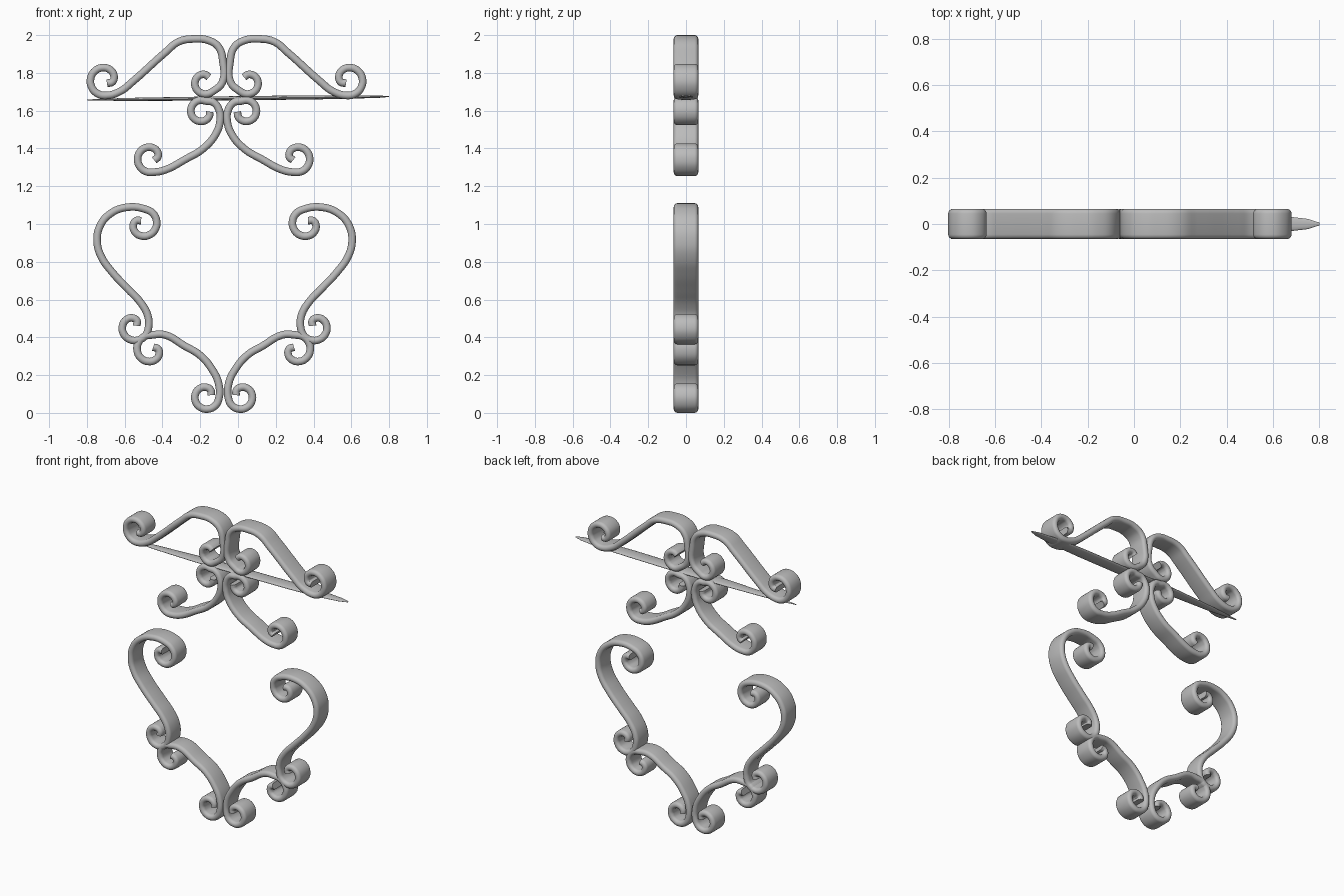
import bpy, bmesh, math

if "Cube" in bpy.data.objects:
    bpy.data.objects.remove(bpy.data.objects["Cube"], do_unlink=True)

# Single wrought metal colour
metal = bpy.data.materials.new("grey_metal")
metal.use_nodes = True
metal.diffuse_color = (0.5, 0.5, 0.5, 1)
metal.node_tree.nodes["Principled BSDF"].inputs["Base Color"].default_value = metal.diffuse_color

HALF_THICK = 0.02
HALF_WIDTH = 0.065


def curl(cx, cz, radius, start, sweep, end, steps=9):
    """Points of a scroll, from its outer start to its inner end."""
    points = []
    for i in range(steps + 1):
        t = i / steps
        angle = math.radians(start + sweep * t)
        r = radius * (1 - (1 - end) * t ** 4)
        points.append((cx + r * math.cos(angle), cz + r * math.sin(angle)))
    return points


def select_only(obj):
    bpy.ops.object.select_all(action='DESELECT')
    obj.select_set(True)
    bpy.context.view_layer.objects.active = obj


def flat_bar(name, points, axis, side):
    """Sweep a round-edged flat strip along points in the upright plane."""
    data = bpy.data.curves.new(name, 'CURVE')
    data.dimensions = '3D'
    data.twist_mode = 'Z_UP'
    data.fill_mode = 'FULL'
    data.extrude = HALF_WIDTH - HALF_THICK
    data.bevel_depth = HALF_THICK
    data.bevel_resolution = 3
    data.use_fill_caps = True
    data.resolution_u = 5
    spline = data.splines.new('BEZIER')
    spline.bezier_points.add(len(points) - 1)
    for knot, (u, z) in zip(spline.bezier_points, points):
        knot.co = (axis + side * u, z, 0)
        knot.handle_left_type = knot.handle_right_type = 'AUTO'
    data.materials.append(metal)
    obj = bpy.data.objects.new(name, data)
    bpy.context.collection.objects.link(obj)
    obj.rotation_euler.x = math.radians(90)
    select_only(obj)
    bpy.ops.object.convert(target='MESH')
    obj = bpy.context.object
    bm = bmesh.new()
    bm.from_mesh(obj.data)
    bmesh.ops.remove_doubles(bm, verts=bm.verts, dist=0.0002)
    bmesh.ops.recalc_face_normals(bm, faces=bm.faces)
    bm.to_mesh(obj.data)
    bm.free()
    bpy.ops.object.shade_smooth_by_angle(angle=math.radians(50))


def scroll_bar(name, axis, first, body, last):
    """A bar with a curl at both ends, made for both sides of its axis."""
    path = curl(*first)[::-1] + body + curl(*last)
    for label, side in (("left", 1), ("right", -1)):
        flat_bar(label + "_" + name, path, axis, side)


# Top arches
scroll_bar("top_arch", -0.061,
           (.111, 1.746, .058, 230, 250, .6),
           [(.022, 1.75), (.019, 1.86), (.042, 1.937), (.095, 1.972), (.164, 1.98),
            (.253, 1.965), (.322, 1.91), (.5, 1.751), (.56, 1.704)],
           (.644, 1.757, .077, 265, 320, .2))

# Spreading legs under the crossbar
scroll_bar("middle_leg", -0.076,
           (.116, 1.598, .058, 115, -290, .75),
           [(.053, 1.643), (.023, 1.6), (.019, 1.545), (.042, 1.476), (.111, 1.397),
            (.2, 1.344), (.311, 1.286)],
           (.385, 1.344, .071, 258, 300, .25))

# Large side hooks
scroll_bar("side_hook", -0.071,
           (.433, 1.005, .074, 105, 310, .2),
           [(.52, 1.088), (.607, 1.053), (.66, .989), (.675, .91), (.655, .831),
            (.596, .746), (.512, .656), (.443, .582), (.406, .513)],
           (.475, .455, .072, 185, 320, .15))

# Bottom bars
scroll_bar("bottom_bar", -0.076,
           (.385, .339, .074, 95, -310, .2),
           [(.311, .413), (.206, .354), (.127, .307), (.063, .233), (.026, .153)],
           (.09, .085, .065, 190, 330, .4))

# Thin pointed crossbar: x, half width, half thickness of each section
sections = [(-.8, .004, .002), (-.6, .025, .008), (-.3, .04, .01), (0, .045, .011),
            (.4, .045, .011), (.6, .04, .009), (.75, .022, .006), (.8, .006, .002)]
SIDES = 16
bm = bmesh.new()
rings = []
for x, width, thick in sections:
    z = 1.666 + 0.011 * x
    angles = [math.tau * i / SIDES for i in range(SIDES)]
    rings.append([bm.verts.new((x, width * math.cos(a), z + thick * math.sin(a)))
                  for a in angles])
for a, b in zip(rings, rings[1:]):
    for i in range(SIDES):
        j = (i + 1) % SIDES
        bm.faces.new((a[i], a[j], b[j], b[i]))
bm.faces.new(rings[0])
bm.faces.new(rings[-1])
bmesh.ops.recalc_face_normals(bm, faces=bm.faces)
mesh = bpy.data.meshes.new("crossbar")
bm.to_mesh(mesh)
bm.free()
mesh.materials.append(metal)
crossbar = bpy.data.objects.new("crossbar", mesh)
bpy.context.collection.objects.link(crossbar)
select_only(crossbar)
bpy.ops.object.shade_smooth_by_angle(angle=math.radians(50))
